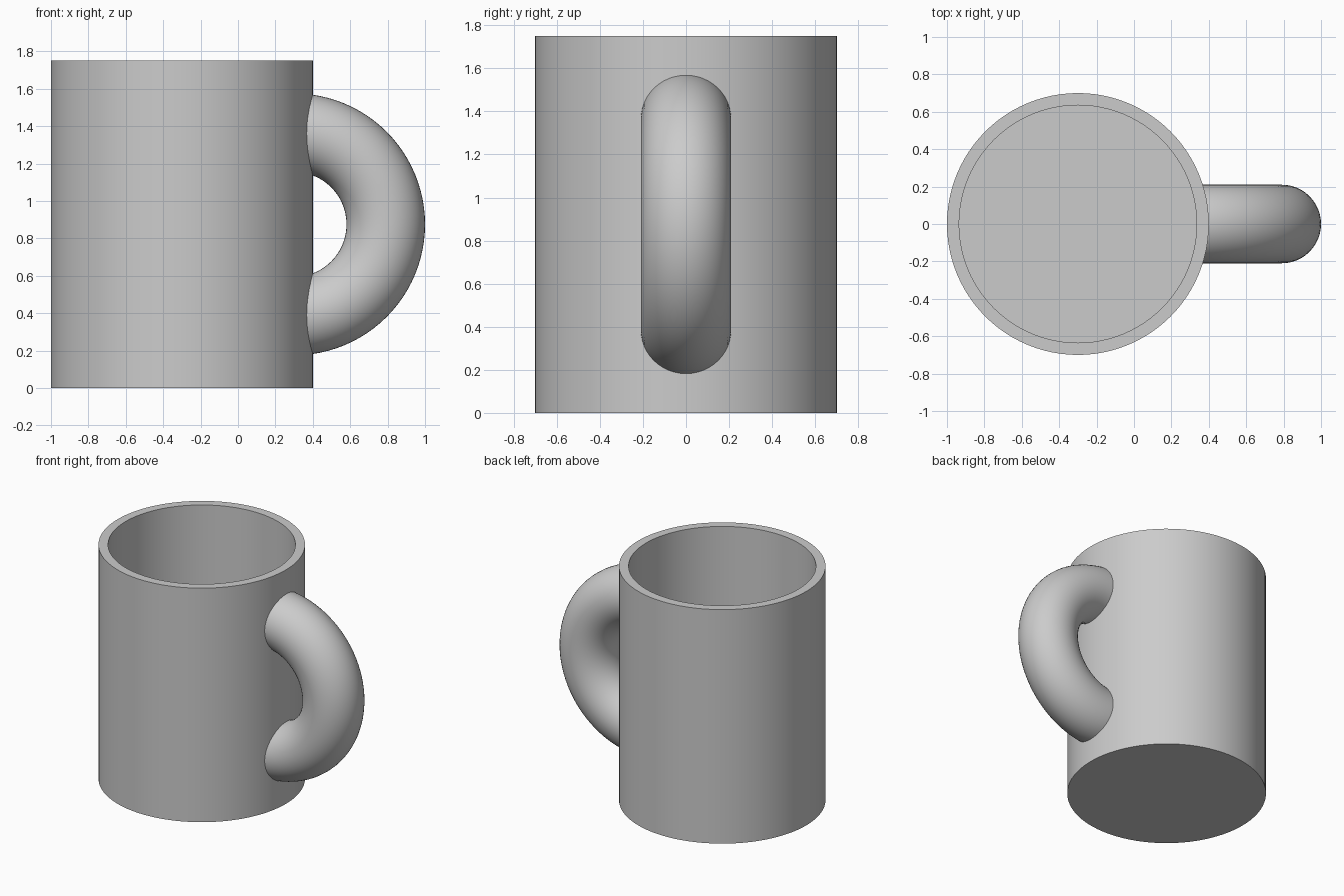
import bpy, bmesh, math
from mathutils import Vector

cube = bpy.data.objects.get("Cube")
if cube:
    bpy.data.objects.remove(cube, do_unlink=True)

RADIUS, INNER, HEIGHT, FLOOR = 0.7, 0.635, 1.75, 0.07
AXIS_X = -0.3
RING_X, RING_R, TUBE_R = 0.3, 0.49, 0.21

# Single plain grey
grey = bpy.data.materials.new("plain grey")
grey.use_nodes = True
colour = (0.6, 0.6, 0.6, 1)
grey.diffuse_color = colour
grey.node_tree.nodes["Principled BSDF"].inputs["Base Color"].default_value = colour


def finish(bm, name, location):
    bmesh.ops.recalc_face_normals(bm, faces=bm.faces)
    mesh = bpy.data.meshes.new(name)
    bm.to_mesh(mesh)
    bm.free()
    mesh.materials.append(grey)
    obj = bpy.data.objects.new(name, mesh)
    obj.location = location
    bpy.context.collection.objects.link(obj)
    bpy.ops.object.select_all(action="DESELECT")
    obj.select_set(True)
    bpy.context.view_layer.objects.active = obj
    bpy.ops.object.shade_smooth_by_angle(angle=math.radians(35))
    return obj


def lathe(points, centre, axis, steps, closed=False):
    """Spin a profile of (x, z) points a full turn around an axis."""
    bm = bmesh.new()
    verts = [bm.verts.new((x, 0, z)) for x, z in points]
    edges = [bm.edges.new(pair) for pair in zip(verts, verts[1:])]
    if closed:
        edges.append(bm.edges.new((verts[-1], verts[0])))
    bmesh.ops.spin(bm, geom=verts + edges, cent=centre, axis=axis,
                   angle=math.tau, steps=steps)
    bmesh.ops.remove_doubles(bm, verts=bm.verts, dist=0.0001)
    return bm


# Hollow cup: outer wall, flat rim, inner wall and floor
profile = [(0, 0), (RADIUS, 0), (RADIUS, HEIGHT),
           (INNER, HEIGHT), (INNER, FLOOR), (0, FLOOR)]
cup = lathe(profile, (0, 0, 0), (0, 0, 1), 96)
finish(cup, "cup_body", (AXIS_X, 0, 0))

# Handle: round tube ring, cut off and capped within the cup wall
circle = [(RING_R + TUBE_R * math.cos(math.tau * i / 48),
           TUBE_R * math.sin(math.tau * i / 48)) for i in range(48)]
ring = lathe(circle, (0, 0, 0), (0, 0, 1), 96, closed=True)
for v in ring.verts:
    v.co = Vector((v.co.x, -v.co.z, v.co.y))
bmesh.ops.bisect_plane(ring, geom=ring.verts[:] + ring.edges[:] + ring.faces[:],
                       plane_co=(0.35 - RING_X, 0, 0), plane_no=(-1, 0, 0),
                       clear_outer=True)
bmesh.ops.holes_fill(ring, edges=[e for e in ring.edges if e.is_boundary])
finish(ring, "handle", (RING_X, 0, HEIGHT / 2))
